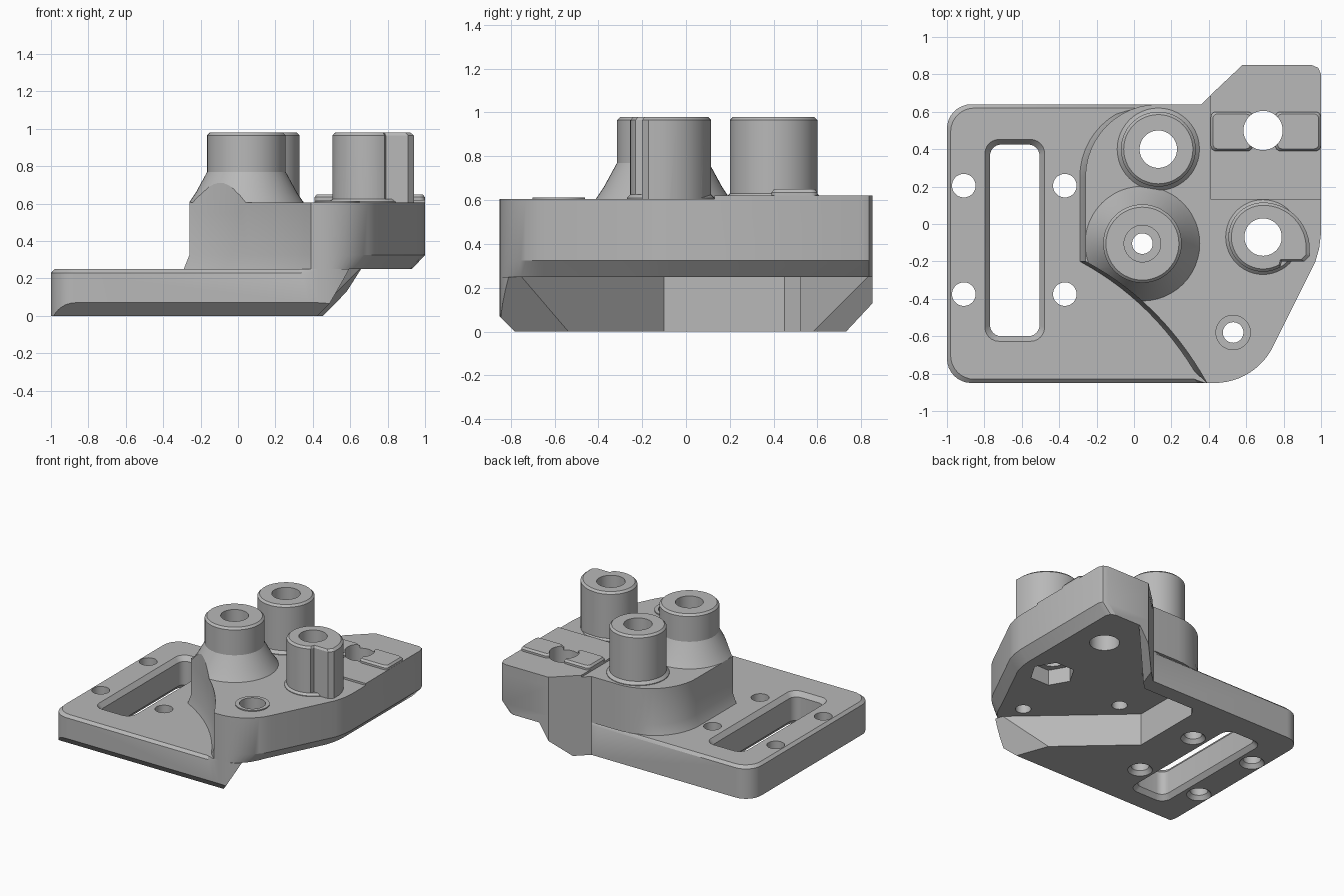
import bpy, bmesh
from math import sin, cos, pi, radians
from mathutils import Matrix, Vector

cube = bpy.data.objects.get("Cube")
if cube:
    bpy.data.objects.remove(cube, do_unlink=True)

grey = bpy.data.materials.new("plain grey")
grey.use_nodes = True
tone = (0.48, 0.48, 0.48, 1)
grey.diffuse_color = tone
grey.node_tree.nodes["Principled BSDF"].inputs["Base Color"].default_value = tone


def arc(cx, cy, r, a0, a1, n=12):
    return [(cx + r * cos(radians(a0 + (a1 - a0) * i / n)),
             cy + r * sin(radians(a0 + (a1 - a0) * i / n))) for i in range(n + 1)]


def circle(cx, cy, r, n=48):
    return arc(cx, cy, r, 0, 360 - 360 / n, n - 1)


def rounded_box(x0, x1, y0, y1, r):
    return (arc(x1 - r, y1 - r, r, 0, 90, 6) + arc(x0 + r, y1 - r, r, 90, 180, 6)
            + arc(x0 + r, y0 + r, r, 180, 270, 6) + arc(x1 - r, y0 + r, r, 270, 360, 6))


def loft(name, layers):
    """Closed solid through (outline, height) layers with matching point counts."""
    bm = bmesh.new()
    rings = [[bm.verts.new((x, y, z)) for x, y in pts] for pts, z in layers]
    for low, high in zip(rings, rings[1:]):
        for i in range(len(low)):
            j = (i + 1) % len(low)
            bm.faces.new((low[i], low[j], high[j], high[i]))
    bm.faces.new(rings[0][::-1])
    bm.faces.new(rings[-1])
    bmesh.ops.recalc_face_normals(bm, faces=bm.faces)
    mesh = bpy.data.meshes.new(name)
    bm.to_mesh(mesh)
    bm.free()
    mesh.materials.append(grey)
    obj = bpy.data.objects.new(name, mesh)
    bpy.context.collection.objects.link(obj)
    return obj


def prism(name, pts, z0, z1):
    return loft(name, [(pts, z0), (pts, z1)])


def lathe(name, cx, cy, profile):
    return loft(name, [(circle(cx, cy, r), z) for r, z in profile])


def combine(target, tool, operation):
    mod = target.modifiers.new("combine", "BOOLEAN")
    mod.object, mod.operation, mod.solver = tool, operation, "EXACT"
    bpy.context.view_layer.objects.active = target
    bpy.ops.object.modifier_apply(modifier=mod.name)
    bpy.data.objects.remove(tool, do_unlink=True)


def cut(target, tool):
    combine(target, tool, "DIFFERENCE")


def add(target, tool):
    combine(target, tool, "UNION")


# Outline of the raised body, counter-clockwise from its left corner
p0, p1, p2 = Vector((-0.26, -0.2)), Vector((0.15, -0.42)), Vector((0.39, -0.85))
sweep = [tuple(p0 * (1 - t) ** 2 + p1 * 2 * t * (1 - t) + p2 * t * t)
         for t in (i / 14 for i in range(15))]
nose = arc(0.43, -0.5, 0.35, -90, -25)
outline = (sweep + nose
           + [(0.97, -0.2), (0.99, -0.13), (1, -0.05), (1, 0.8), (0.985, 0.835),
              (0.95, 0.85), (0.58, 0.85), (0.36, 0.64)]
           + arc(0.13, 0.25, 0.39, 90, 180))


def foot(x, y):
    """Undercut on the right side, small flare on the plate side."""
    if x > 0.5 and y < 0.84 or x > 0.9:
        return (x - 0.07 * min(1, (x - 0.5) / 0.25), y)
    if x < 0.38 and y < 0.6:
        return (x - 0.03, y)
    return (x, y)


flare = [(x - 0.03, y) if x < 0.38 and y < 0.6 else (x, y) for x, y in outline]
under = [foot(x, y) for x, y in outline]
mid = [(a[0] if a[0] > 0.5 else b[0], a[1]) for a, b in zip(outline, flare)]
mid = [(x + (0.03 if x < 0.35 and y < 0.6 else 0), y) for x, y in mid]
body = loft("raised_body", [(under, 0.25), (mid, 0.325), (outline, 0.605)])

# Slightly raised deck at the rear right
add(body, prism("deck", [(0.41, 0.13), (1, 0.13), (1, 0.8), (0.985, 0.835),
                         (0.95, 0.85), (0.58, 0.85), (0.41, 0.69)], 0.55, 0.62))

# Flared boss, trimmed to the body edge
boss = lathe("flared_boss", 0.045, -0.105,
             [(0.31, 0.55), (0.31, 0.6), (0.27, 0.66), (0.21, 0.77), (0.21, 0.965), (0.195, 0.98)])
combine(boss, prism("trim", outline, 0.5, 1.2), "INTERSECT")
add(body, boss)

# Rear boss with a base collar
add(body, lathe("rear_boss", 0.13, 0.4,
                [(0.22, 0.55), (0.22, 0.61), (0.2, 0.63), (0.2, 0.965), (0.185, 0.98)]))

# Keyed boss with a squared fin
keyed = (arc(0.69, -0.07, 0.185, 90, 300, 30)
         + [(0.79, -0.2), (0.91, -0.2), (0.94, -0.17)] + arc(0.69, -0.135, 0.25, 6, 84, 10))


def shrink(pts, cx, cy, k):
    return [(cx + (x - cx) * k, cy + (y - cy) * k) for x, y in pts]


add(body, loft("keyed_boss", [(keyed, 0.55), (keyed, 0.965),
                              (shrink(keyed, 0.7, -0.07, 0.92), 0.98)]))
add(body, lathe("keyed_boss_collar", 0.69, -0.07, [(0.2, 0.55), (0.2, 0.61), (0.185, 0.625)]))

# Washer ring around the front screw hole
add(body, lathe("washer_ring", 0.53, -0.58, [(0.12, 0.55), (0.12, 0.613)]))

# Two locating pads beside the rear right hole
for x0, x1 in ((0.41, 0.635), (0.755, 0.999)):
    pad = rounded_box(x0, x1, 0.39, 0.6, 0.03)
    top = rounded_box(x0 + 0.012, x1 - 0.012, 0.402, 0.588, 0.025)
    add(body, loft("pad", [(pad, 0.58), (pad, 0.635), (top, 0.65)]))

# Bores, counterbores and nut pocket
for x, y, r, z0 in ((0.13, 0.4, 0.1, 0.1), (0.69, -0.07, 0.1, 0.1), (0.69, 0.5, 0.105, 0.1),
                    (0.045, -0.105, 0.055, 0.1), (0.53, -0.58, 0.055, 0.1),
                    (0.045, -0.105, 0.098, 0.5), (0.53, -0.58, 0.092, 0.5)):
    cut(body, lathe("bore", x, y, [(r, z0), (r, 1.2)]))
cut(body, prism("nut_pocket", circle(0.69, -0.07, 0.16, 6), 0.1, 0.37))

# Base plate with chamfered top edge
plate = (arc(-0.87, 0.51, 0.13, 90, 180, 8) + arc(-0.87, -0.72, 0.13, 180, 270, 8)
         + [(0.34, -0.85), (0.38, -0.85)] + nose
         + [(0.747, 0.85), (0.58, 0.85), (0.36, 0.64), (0.3, 0.64)])
rim = [(-0.3 + (x + 0.3) * 0.972, -0.105 + (y + 0.105) * 0.973) if x < 0.35 else (x, y)
       for x, y in plate]
base = loft("base_plate", [(plate, 0), (plate, 0.23), (rim, 0.25)])

# Hollow under the body, leaving two legs
cut(base, prism("hollow", [(-0.15, -0.1), (0.9, -1.045), (1.2, -1.045), (1.2, 1.2), (1.02, 1.2),
                           (0.34, 0.52), (-0.1, 0.52), (-0.15, 0.45)], -0.1, 0.3))


# Sloping leg ends and the front lower chamfer
def slope(profile, length, turn, x, y):
    tool = prism("slope", profile, -length, length)
    tool.data.transform(Matrix.Translation((x, y, 0)) @ Matrix.Rotation(turn, 4, "Z")
                        @ Matrix.Rotation(pi / 2, 4, "X"))
    cut(base, tool)


wedge = [(-0.06, -0.1), (0.8, -0.1), (0.8, 0.4), (0.24, 0.4)]
slope(wedge, 0.5, radians(20), 0.34, -0.55)
slope(wedge, 0.5, radians(-20), 0.4, 0.58)
slope([(-0.1, -0.1), (0.2, -0.1), (0.2, 0.2)], 1.5, -pi / 2, 0, -0.78)

# Chamfered long slot
slot = rounded_box(-0.77, -0.505, -0.6, 0.425, 0.06)
wide = rounded_box(-0.805, -0.47, -0.635, 0.46, 0.08)
cut(base, loft("slot", [(wide, -0.01), (slot, 0.035), (slot, 0.215), (wide, 0.26)]))

# Four mounting holes, countersunk below
for x in (-0.91, -0.37):
    for y in (-0.375, 0.205):
        cut(base, lathe("mount_hole", x, y, [(0.095, -0.01), (0.063, 0.03), (0.063, 0.4)]))

# Smooth the curved walls, keep the edges crisp
bpy.ops.object.select_all(action="DESELECT")
for obj in (body, base):
    obj.select_set(True)
    bpy.context.view_layer.objects.active = obj
bpy.ops.object.shade_smooth_by_angle(angle=radians(25))
